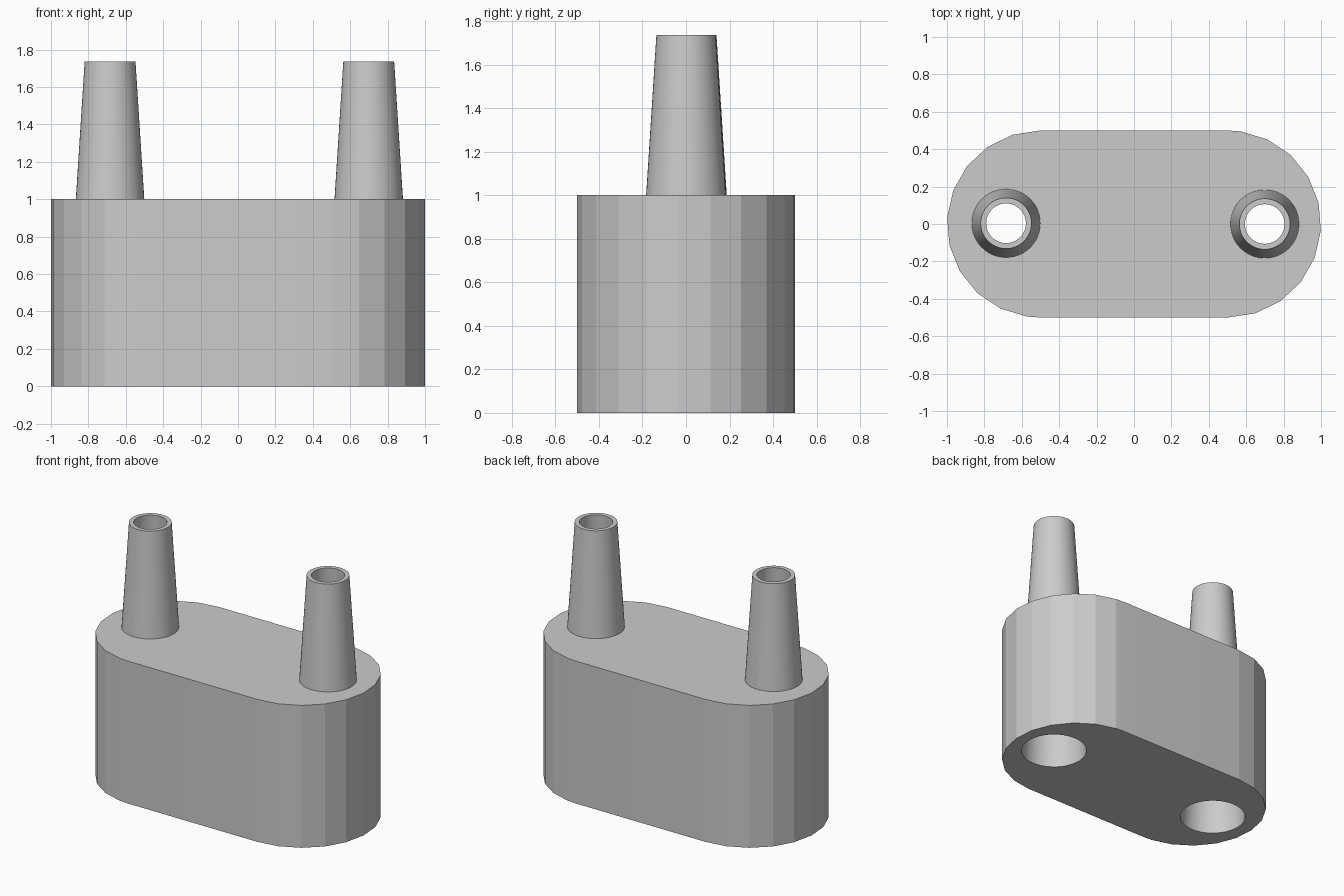
import bpy, bmesh
from math import cos, sin, pi, radians
from mathutils import Matrix

if "Cube" in bpy.data.objects:
    bpy.data.objects.remove(bpy.data.objects["Cube"])

CENTRES = [(-0.684, 0.004), (0.699, 0.0)]
TOP = 1.735
TAPER = 0.064          # radius lost per unit of height


def to_object(bm, name):
    bmesh.ops.recalc_face_normals(bm, faces=bm.faces)
    mesh = bpy.data.meshes.new(name)
    bm.to_mesh(mesh)
    bm.free()
    obj = bpy.data.objects.new(name, mesh)
    bpy.context.collection.objects.link(obj)
    return obj


def cone_pair(name, top_radius, z0, z1):
    """Two tapered plugs whose radius is top_radius at the spout tips."""
    bm = bmesh.new()
    for x, y in CENTRES:
        bmesh.ops.create_cone(
            bm, cap_ends=True, segments=48, depth=z1 - z0,
            radius1=top_radius + TAPER * (TOP - z0),
            radius2=top_radius + TAPER * (TOP - z1),
            matrix=Matrix.Translation((x, y, (z0 + z1) / 2)))
    return to_object(bm, name)


def combine(target, tool, operation):
    mod = target.modifiers.new(operation.lower(), 'BOOLEAN')
    mod.operation = operation
    mod.solver = 'EXACT'
    mod.object = tool
    tool.hide_render = True
    bpy.context.view_layer.objects.active = target
    bpy.ops.object.modifier_apply(modifier=mod.name)
    bpy.data.objects.remove(tool)


# Stadium-shaped block: each end steps 0.3 rad, with a short last facet
arc = [-pi / 2 + 0.3 * i for i in range(11)] + [pi / 2]
right_end = [(0.5 + 0.5 * cos(a), 0.5 * sin(a)) for a in arc]
outline = right_end + [(-x, -y) for x, y in right_end]
bm = bmesh.new()
base = bm.faces.new([bm.verts.new((x, y, 0)) for x, y in outline])
top = bmesh.ops.extrude_face_region(bm, geom=[base], use_keep_orig=True)
bmesh.ops.translate(bm, vec=(0, 0, 1),
                    verts=[v for v in top['geom'] if isinstance(v, bmesh.types.BMVert)])
block = to_object(bm, "twin_spout_block")

# Tapered spouts, then tapered bores right through
combine(block, cone_pair("spouts", 0.136, 0.5, TOP), 'UNION')
combine(block, cone_pair("bore_cutters", 0.106, -0.1, TOP + 0.1), 'DIFFERENCE')

# Round spouts shade smooth, block facets stay flat
block.select_set(True)
bpy.context.view_layer.objects.active = block
bpy.ops.object.shade_smooth_by_angle(angle=radians(8))
